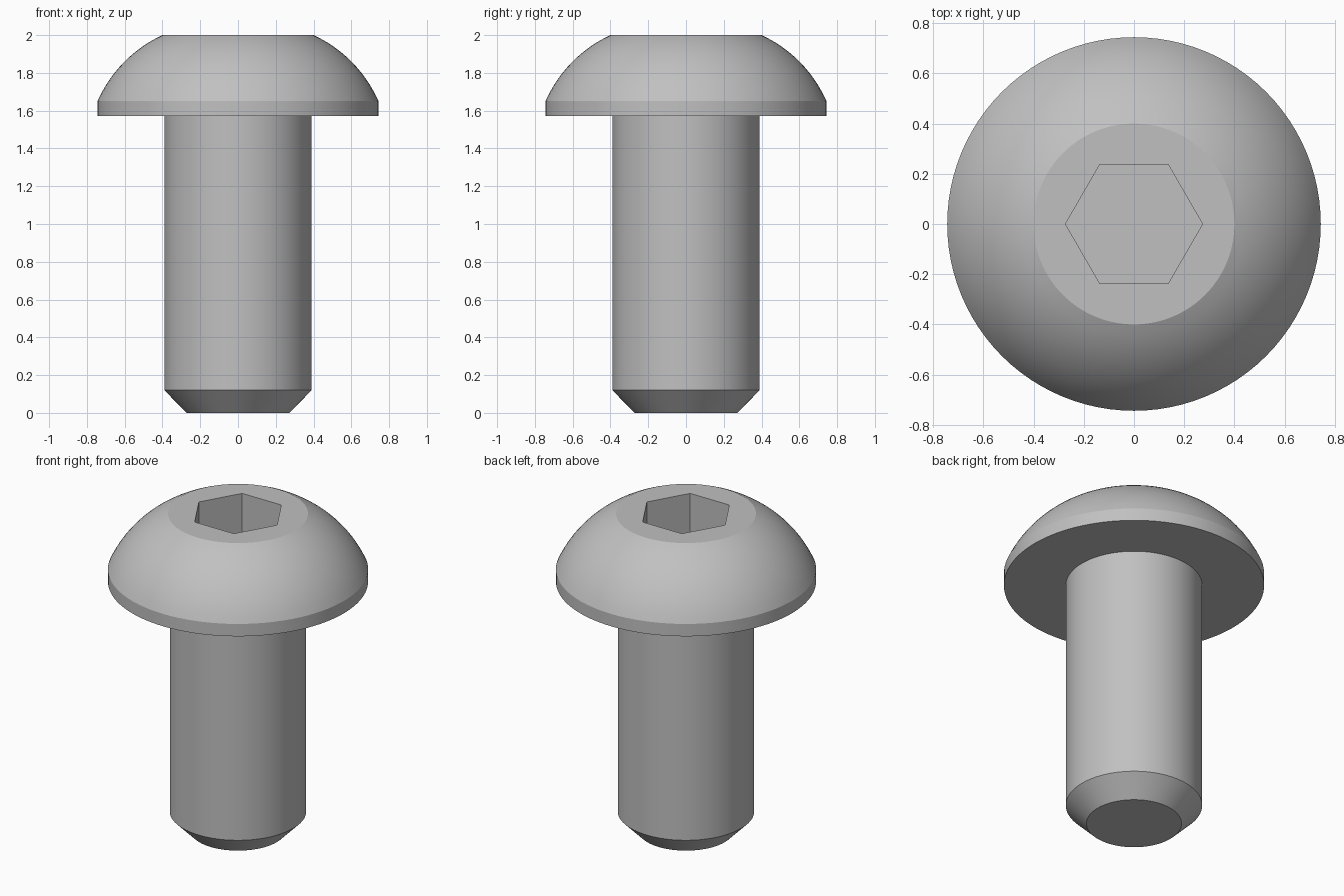
import bpy, bmesh, math
from mathutils import Vector

SIDES = 96
HEAD_R, SHAFT_R, TIP_R, FLAT_R = 0.744, 0.39, 0.272, 0.40
HEAD_Z, RIM_Z, TOP_Z, TIP_Z = 1.572, 1.65, 2.0, 0.12
SOCKET_R, SOCKET_DEPTH = 0.273, 0.255
DOME_BULGE, DOME_STEPS = 0.045, 12

cube = bpy.data.objects.get("Cube")
if cube:
    bpy.data.objects.remove(cube)

steel = bpy.data.materials.new("grey steel")
steel.use_nodes = True
colour = (0.53, 0.53, 0.53, 1)
steel.diffuse_color = colour
steel.node_tree.nodes["Principled BSDF"].inputs["Base Color"].default_value = colour


def ring(bm, radius, z, sides=SIDES):
    """Closed loop of vertices around the z axis."""
    turn = math.tau / sides
    return [bm.verts.new((radius * math.cos(i * turn), radius * math.sin(i * turn), z))
            for i in range(sides)]


def skin(bm, lower, upper):
    """Band of quads between two equal rings."""
    n = len(lower)
    for i in range(n):
        j = (i + 1) % n
        bm.faces.new((lower[i], lower[j], upper[j], upper[i]))


def dome_profile():
    """Circular arc from the rim up to the flat top."""
    a, b = Vector((HEAD_R, RIM_Z)), Vector((FLAT_R, TOP_Z))
    chord = b - a
    radius = chord.length ** 2 / (8 * DOME_BULGE) + DOME_BULGE / 2
    outward = Vector((chord.y, -chord.x)).normalized()
    centre = (a + b) / 2 + outward * (DOME_BULGE - radius)
    half = math.asin(chord.length / 2 / radius)
    middle = math.atan2(outward.y, outward.x)
    for k in range(DOME_STEPS + 1):
        t = middle + half * (2 * k / DOME_STEPS - 1)
        yield (centre.x + radius * math.cos(t), centre.y + radius * math.sin(t))


# Chamfered shaft, flat underside, rim and dome as one turned body
bm = bmesh.new()
profile = [(TIP_R, 0), (SHAFT_R, TIP_Z), (SHAFT_R, HEAD_Z), (HEAD_R, HEAD_Z), *dome_profile()]
rings = [ring(bm, r, z) for r, z in profile]
for lower, upper in zip(rings, rings[1:]):
    skin(bm, lower, upper)
bm.faces.new(reversed(rings[0]))

# Hexagonal socket sunk into the flat top
mouth = ring(bm, SOCKET_R, TOP_Z, 6)
floor = ring(bm, SOCKET_R, TOP_Z - SOCKET_DEPTH, 6)
skin(bm, mouth, floor)
bm.faces.new(floor)
border = [bm.edges.get((loop[i - 1], loop[i])) for loop in (rings[-1], mouth)
          for i in range(len(loop))]
bmesh.ops.triangle_fill(bm, edges=border, use_beauty=True, normal=(0, 0, 1))
bmesh.ops.recalc_face_normals(bm, faces=bm.faces)

mesh = bpy.data.meshes.new("button_head_bolt")
bm.to_mesh(mesh)
bm.free()
mesh.materials.append(steel)
bolt = bpy.data.objects.new("button_head_bolt", mesh)
bpy.context.collection.objects.link(bolt)

# Smooth turned surfaces, crisp machined edges
bpy.ops.object.select_all(action="DESELECT")
bolt.select_set(True)
bpy.context.view_layer.objects.active = bolt
bpy.ops.object.shade_smooth_by_angle(angle=math.radians(18))
